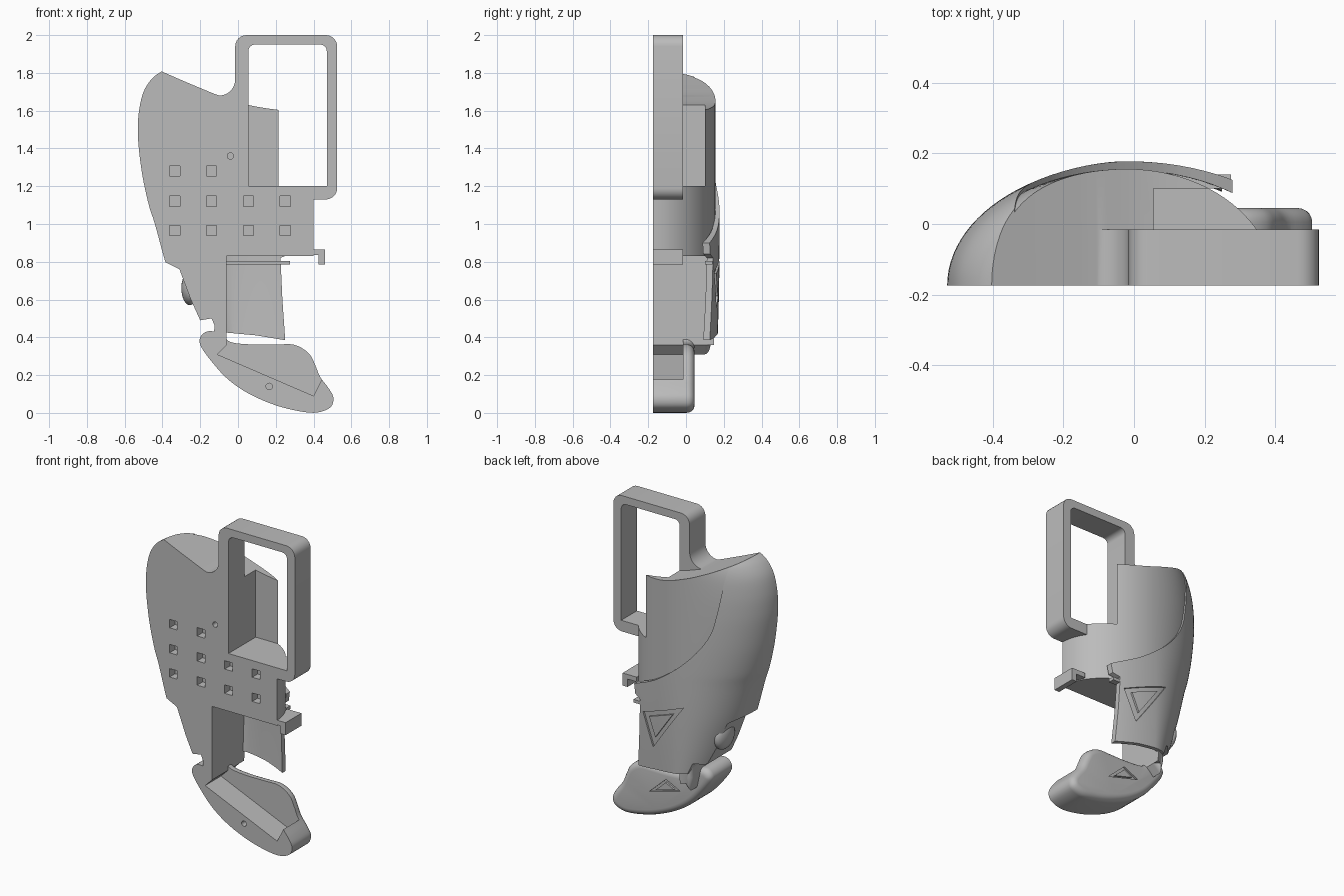
import bpy, bmesh, math
from mathutils import Vector

if "Cube" in bpy.data.objects:
    bpy.data.objects.remove(bpy.data.objects["Cube"])

grey = bpy.data.materials.new("plain_grey")
grey.use_nodes = True
grey.diffuse_color = (0.5, 0.5, 0.5, 1)
grey.node_tree.nodes["Principled BSDF"].inputs["Base Color"].default_value = (0.5, 0.5, 0.5, 1)

FRONT, MID, XC = -0.175, -0.015, -0.02


def make(name, bm):
    bmesh.ops.recalc_face_normals(bm, faces=bm.faces)
    mesh = bpy.data.meshes.new(name)
    bm.to_mesh(mesh)
    bm.free()
    mesh.materials.append(grey)
    ob = bpy.data.objects.new(name, mesh)
    bpy.context.collection.objects.link(ob)
    return ob


def smooth(pts, n=5, closed=False):
    """Catmull-Rom curve through the points."""
    p = [Vector(q) for q in pts]
    p = [p[-1]] + p + p[:2] if closed else [p[0] * 2 - p[1]] + p + [p[-1] * 2 - p[-2]]
    out = []
    for a, b, c, d in zip(p, p[1:], p[2:], p[3:]):
        for i in range(n):
            t = i / n
            out.append(0.5 * (2 * b + (c - a) * t + (2 * a - 5 * b + 4 * c - d) * t * t
                              + (3 * b - a - 3 * c + d) * t ** 3))
    return out if closed else out + [p[-2]]


def prism(name, pts, y0, y1, bevel=0):
    """Outline in x and z, pushed from y0 back to y1, back rim optionally rounded."""
    bm = bmesh.new()
    rims = [[bm.verts.new((p[0], y, p[1])) for p in pts] for y in (y0, y1)]
    for r in rims:
        bm.faces.new(r)
    n = len(pts)
    for i in range(n):
        j = (i + 1) % n
        bm.faces.new((rims[0][i], rims[0][j], rims[1][j], rims[1][i]))
    if bevel:
        bmesh.ops.recalc_face_normals(bm, faces=bm.faces)
        rim = [e for e in bm.edges if all(v in rims[1] for v in e.verts)]
        bmesh.ops.bevel(bm, geom=rim, offset=bevel, segments=5, profile=0.5, affect='EDGES')
    return make(name, bm)


def rect(x0, x1, z0, z1, r=0):
    if not r:
        return [(x0, z0), (x1, z0), (x1, z1), (x0, z1)]
    out = []
    for k, (x, z) in enumerate([(x1 - r, z1 - r), (x0 + r, z1 - r), (x0 + r, z0 + r), (x1 - r, z0 + r)]):
        for i in range(7):
            a = math.pi / 2 * (k + i / 6)
            out.append((x + r * math.cos(a), z + r * math.sin(a)))
    return out


def circle(x, z, r):
    return [(x + r * math.cos(math.tau * i / 20), z + r * math.sin(math.tau * i / 20)) for i in range(20)]


def boolean(ob, cutter, op='DIFFERENCE'):
    mod = ob.modifiers.new("cut", 'BOOLEAN')
    mod.object, mod.operation, mod.solver = cutter, op, 'EXACT'
    bpy.context.view_layer.objects.active = ob
    bpy.ops.object.modifier_apply(modifier=mod.name)
    bpy.data.objects.remove(cutter)


# outer left edge, from bottom to top
EDGE = smooth([(-.2, .3), (-.28, .5), (-.335, .65), (-.385, .8), (-.44, 1), (-.472, 1.1), (-.505, 1.25),
               (-.525, 1.4), (-.53, 1.5), (-.524, 1.6), (-.5, 1.7), (-.455, 1.77), (-.4, 1.81), (-.36, 1.83)])


def dome(name, inset, right, crown, base=FRONT):
    """Half-elliptic loft with a flat front."""
    bm = bmesh.new()
    rings, n = [], 48
    for x, z in EDGE:
        left, ring = XC - x - inset, []
        for i in range(n + 1):
            a = math.pi * i / n
            c = math.cos(a)
            ring.append(bm.verts.new((XC + c * (right if c > 0 else left),
                                      base + (crown(z) - base) * math.sin(a), z)))
        rings.append(ring)
    for r, s in zip(rings, rings[1:]):
        for i in range(n + 1):
            j = (i + 1) % (n + 1)
            bm.faces.new((r[i], r[j], s[j], s[i]))
    bm.faces.new(rings[0])
    bm.faces.new(rings[-1])
    return make(name, bm)


def plate_crown(z, inset=0):
    return 0.178 - 0.035 * (z - 0.95) ** 2 - inset


def top_cutter():
    curve = smooth([(-.42, 1.815), (-.3, 1.762), (-.2, 1.72), (-.1, 1.68), (.055, 1.63), (.25, 1.6), (.5, 1.58)])
    return prism("cutter", curve + [Vector((.5, 2)), Vector((-.42, 2))], -.4, .4)


LOWER_LEFT = [(-.39, .8), (-.31, .76), (-.25, .6), (-.2, .49), (-.14, .5), (-.11, .43)]


def triangle_groove(pts, y0, y1):
    """Triangular ring cutter."""
    mid = sum((Vector(p) for p in pts), Vector((0, 0))) / 3
    ring = prism("cutter", pts, y0, y1)
    boolean(ring, prism("cutter", [mid + (Vector(p) - mid) * .6 for p in pts], y0 - .1, y1 + .1))
    return ring


# solid body
body = dome("body", 0.015, 0.42, lambda z: 0.156)
boolean(body, top_cutter())
boolean(body, prism("cutter", LOWER_LEFT + [(-.12, .36), (-.6, .36), (-.6, .8)], -.4, .4))
boolean(body, prism("cutter", rect(-.7, .7, .2, .36), -.4, .4))
boolean(body, prism("cutter", rect(-.06, .7, .2, .83), -.4, .4))

# handle frame with its fillet, joined to the body
fillet = [(-.1 + .085 * math.sin(a), 1.765 - .085 * math.cos(a)) for a in [math.pi / 16 * i for i in range(9)]]
boolean(body, prism("handle", rect(-.015, .525, 1.13, 2, .06), FRONT, MID), 'UNION')
boolean(body, prism("fillet", fillet + [(.03, 1.765), (.03, 1.55), (-.1, 1.55)], FRONT, MID), 'UNION')
boolean(body, prism("cutter", rect(.055, .47, 1.2, 1.95, .035), -.4, MID + .02))
boolean(body, prism("cutter", rect(.055, .47, 1.2, 1.8), -.4, .1))

# sockets in the front
for row, z in enumerate((1.28, 1.12, .965)):
    for x in (-.335, -.14, .055, .25)[:2 if row == 0 else 4]:
        boolean(body, prism("cutter", rect(x - .027, x + .027, z - .027, z + .027), -.4, -.12))
boolean(body, prism("cutter", circle(-.04, 1.36, .017), -.4, -.12))

# curved outer plate
plate = dome("outer_plate", 0, 0.57, plate_crown)
boolean(plate, dome("cutter", 0.025, 0.55, lambda z: plate_crown(z, .025), -.25))
sweep = smooth([(-.345, 1.85), (-.33, 1.7), (-.3, 1.5), (-.25, 1.33), (-.12, 1.16), (.08, 1.0), (.28, .9)])
region = [tuple(p) for p in sweep] + [(.27, .84), (.225, .82), (.235, .6), (.25, .385), (.1, .41), (-.06, .425)]
region += LOWER_LEFT[::-1] + [(-.7, .8), (-.7, 1.85)]
boolean(plate, prism("cutter", region, -.4, .4), 'INTERSECT')
boolean(plate, top_cutter())
groove = triangle_groove([(.2, .75), (-.1, .86), (.12, .55)], 0, .3)
boolean(groove, dome("cutter", .01, .56, lambda z: plate_crown(z, .012)))
boolean(plate, groove)

# foot
outline = smooth([(-.2, .4), (-.195, .35), (-.13, .26), (-.05, .175), (.06, .1), (.2, .04), (.33, .008), (.42, .002),
                  (.49, .03), (.505, .08), (.48, .13), (.435, .19), (.41, .25), (.375, .315), (.3, .36), (.2, .362),
                  (.08, .362), (-.04, .375), (-.09, .42), (-.16, .432)], 4, True)
foot = prism("foot", outline, FRONT, .045, .04)
boolean(foot, prism("cutter", [(-.11, .31), (.4, .09), (.46, .21), (.46, .5), (-.02, .5)], -.4, MID))
boolean(foot, triangle_groove([(.23, .19), (.11, .3), (.01, .25)], .033, .2))
boolean(foot, prism("cutter", circle(.165, .14, .017), -.4, -.12))

# neck between body and foot
neck = prism("neck", [(-.11, .31), (-.06, .36), (-.06, .5), (-.12, .5), (-.13, .4)], FRONT, .13, .03)

# clip, inner rib and side pad
clip = prism("clip", [(.36, .865), (.46, .865), (.46, .785), (.425, .785), (.425, .835), (.36, .835)], FRONT, MID)
rib = prism("inner_rib", rect(-.06, .275, .785, .805), .1, .14)
bm = bmesh.new()
bmesh.ops.create_uvsphere(bm, u_segments=24, v_segments=12, radius=1)
for v in bm.verts:
    v.co = Vector((-.255, -.02, .66)) + Vector((v.co.x * .045, v.co.y * .09, v.co.z * .09))
pad = make("side_pad", bm)

for ob in (body, plate, foot, neck, clip, rib, pad):
    bpy.ops.object.select_all(action='DESELECT')
    ob.select_set(True)
    bpy.context.view_layer.objects.active = ob
    bpy.ops.object.shade_smooth_by_angle(angle=math.radians(30))
